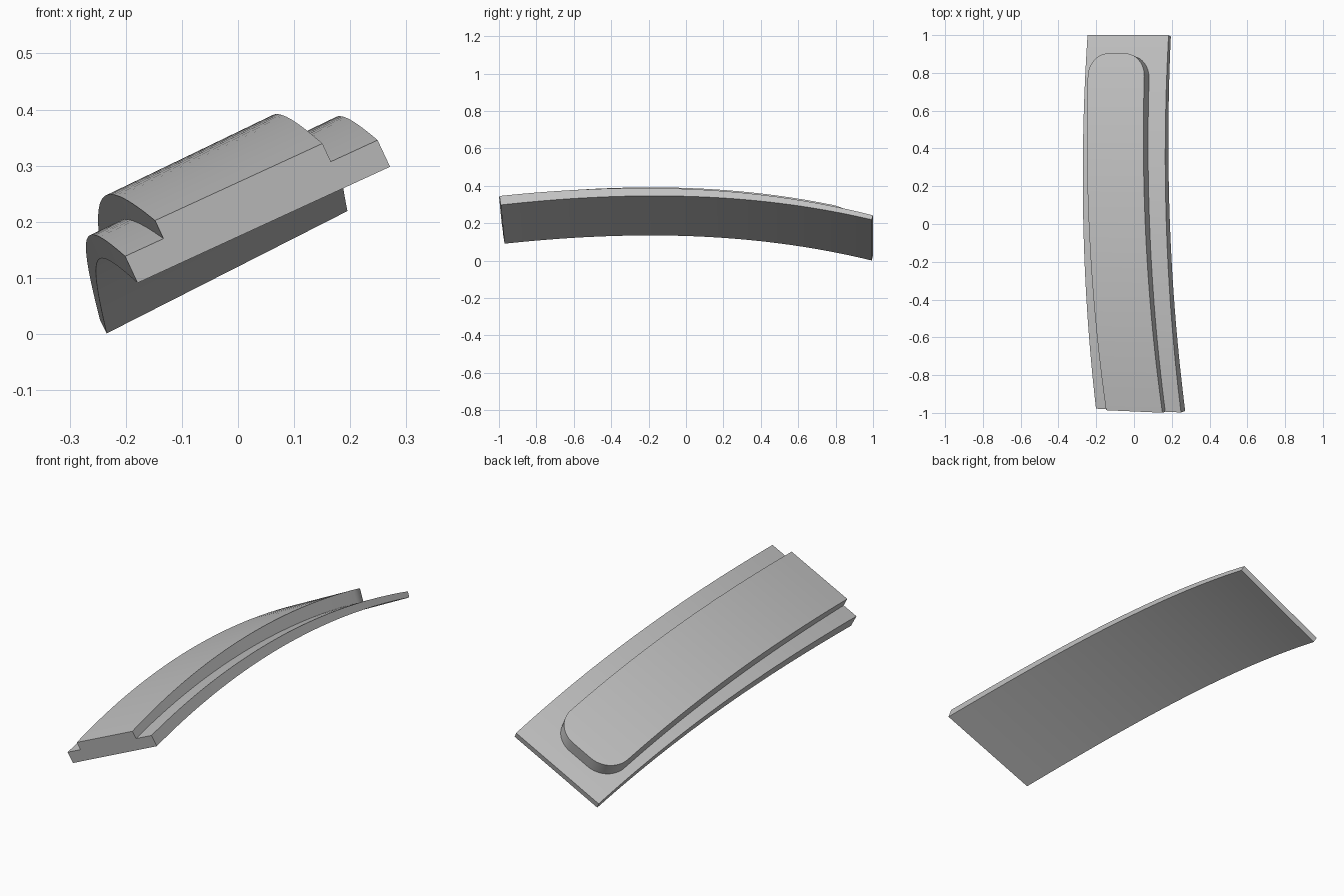
import bpy
import math
from mathutils import Vector

cube = bpy.data.objects.get("Cube")
if cube:
    bpy.data.objects.remove(cube, do_unlink=True)

grey = bpy.data.materials.new("light_grey")
grey.use_nodes = True
colour = (0.55, 0.55, 0.55, 1)
grey.diffuse_color = colour
grey.node_tree.nodes["Principled BSDF"].inputs["Base Color"].default_value = colour

FRONT, BACK = -0.97, 0.993
# Points on the lower inner edge of the bowed strip
GUIDE = [Vector(p) for p in ((-0.179, FRONT, 0.091), (-0.243, -0.17, 0.135),
                             (-0.2535, 0.3, 0.114), (-0.234, BACK, 0.001))]


def blend(points, y):
    """Smooth curve through (y, value) pairs."""
    total = points[0][1] * 0
    for i, (yi, value) in enumerate(points):
        weight = 1
        for j, (yj, _) in enumerate(points):
            if i != j:
                weight *= (y - yj) / (yi - yj)
        total = total + value * weight
    return total


def guide(y):
    return blend([(p.y, p) for p in GUIDE], y)


def across(y):
    """Width vector of the strip."""
    k = (y - FRONT) / (BACK - FRONT)
    return Vector((0.45, -0.02, 0.207)).lerp(Vector((0.429, 0, 0.218)), k)


def place(y, f, height):
    """Point at width fraction f and a height above the underside."""
    tangent = guide(y + 0.01) - guide(y - 0.01)
    normal = across(y).cross(tangent).normalized()
    return guide(y) + across(y) * f + normal * height


def slab_height(y):
    return blend([(FRONT, 0.053), (0, 0.044), (BACK, 0.027)], y)


def pad_height(y):
    return blend([(FRONT, 0.089), (0, 0.097), (BACK, 0.085)], y)


def sweep(name, sections):
    """Skin a row of (y, f_left, f_right, low, high) sections."""
    verts, faces = [], []
    for y, left, right, low, high in sections:
        verts += [place(y, left, low), place(y, right, low),
                  place(y, right, high), place(y, left, high)]
    for s in range(len(sections) - 1):
        a, b = 4 * s, 4 * s + 4
        for i in range(4):
            j = (i + 1) % 4
            faces.append((a + i, b + i, b + j, a + j))
    end = len(verts) - 4
    faces += [(0, 1, 2, 3), (end + 3, end + 2, end + 1, end)]
    mesh = bpy.data.meshes.new(name)
    mesh.from_pydata(verts, [], faces)
    mesh.materials.append(grey)
    obj = bpy.data.objects.new(name, mesh)
    bpy.context.collection.objects.link(obj)
    bpy.ops.object.select_all(action='DESELECT')
    obj.select_set(True)
    bpy.context.view_layer.objects.active = obj
    bpy.ops.object.shade_smooth_by_angle(angle=math.radians(30))
    return obj


# Curved base strip
rows = [FRONT + (BACK - FRONT) * i / 32 for i in range(33)]
sweep("base_strip", [(y, 0, 1, 0, slab_height(y)) for y in rows])

# Raised pad, open at the front and rounded at the back
PAD_END, ROUND_LENGTH, ROUND_WIDTH = 0.765, 0.12, 0.24
pad_rows = [(FRONT + (PAD_END - FRONT) * i / 28, 0) for i in range(29)]
for i in range(1, 13):
    a = math.pi / 2 * i / 12
    pad_rows.append((PAD_END + ROUND_LENGTH * math.sin(a),
                     ROUND_WIDTH * (1 - math.cos(a))))
pad = []
for y, inset in pad_rows:
    k = (y - FRONT) / (PAD_END - FRONT)
    left = 0.152 - 0.06 * k + inset
    right = 0.815 - 0.03 * k - inset
    pad.append((y, left, right, slab_height(y) - 0.002, pad_height(y)))
sweep("raised_pad", pad)
